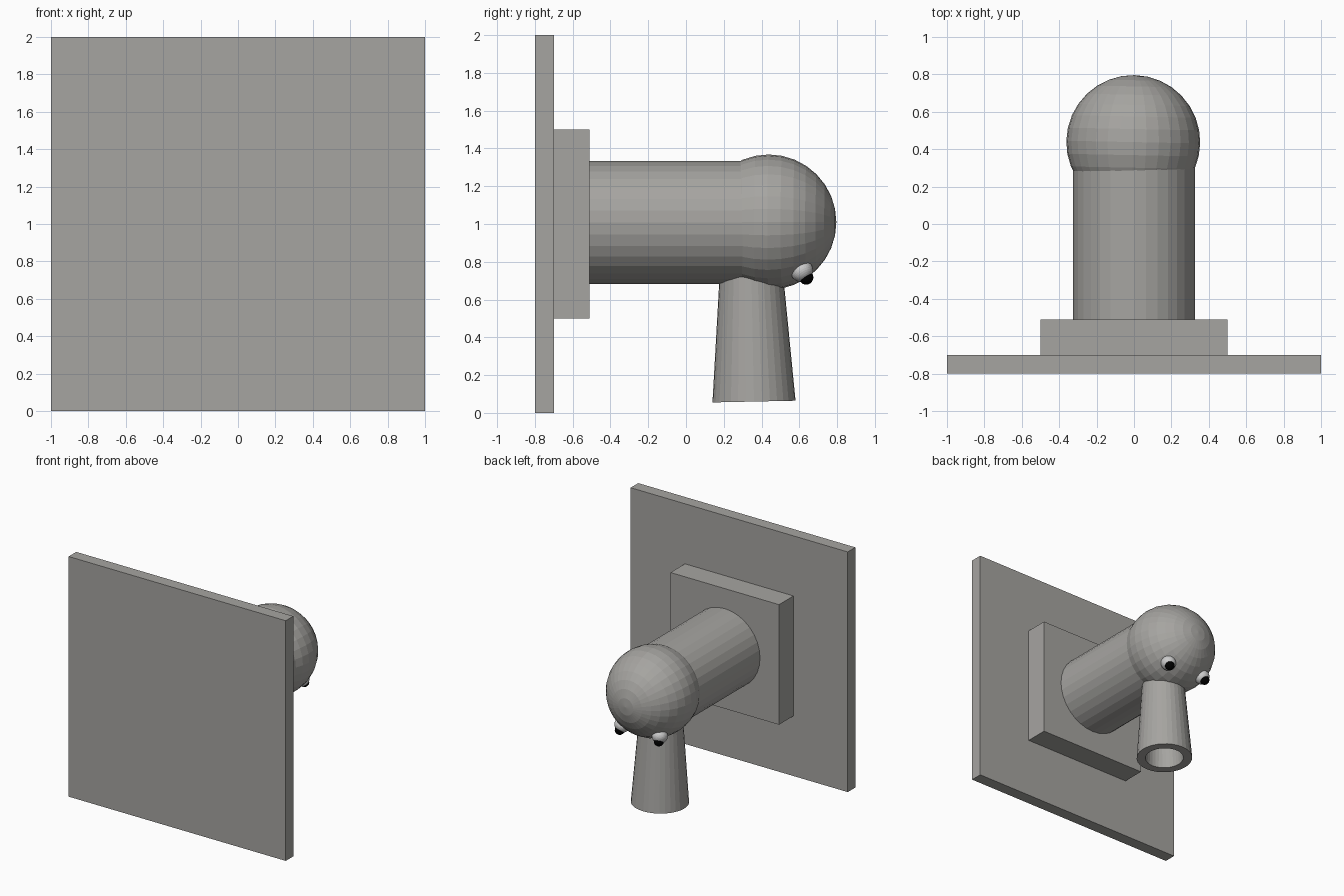
import bpy, bmesh, math
from mathutils import Matrix, Vector

if "Cube" in bpy.data.objects:
    bpy.data.objects.remove(bpy.data.objects["Cube"])


def colour(name, rgb):
    m = bpy.data.materials.new(name)
    m.diffuse_color = (*rgb, 1)
    m.use_nodes = True
    m.node_tree.nodes["Principled BSDF"].inputs["Base Color"].default_value = m.diffuse_color
    return m


body = colour("body_grey", (0.38, 0.373, 0.355))
white = colour("eye_white", (1, 1, 1))
black = colour("pupil_black", (0, 0, 0))


def obj_from_bm(name, bm, mat=body):
    mesh = bpy.data.meshes.new(name)
    bmesh.ops.recalc_face_normals(bm, faces=bm.faces)
    bm.to_mesh(mesh)
    bm.free()
    ob = bpy.data.objects.new(name, mesh)
    bpy.context.collection.objects.link(ob)
    mesh.materials.append(mat)
    return ob


def box(name, lo, hi):
    lo, hi = Vector(lo), Vector(hi)
    bm = bmesh.new()
    bmesh.ops.create_cube(bm, size=1, matrix=Matrix.Translation((lo + hi) / 2)
                          @ Matrix.Diagonal((*(hi - lo), 1)))
    return obj_from_bm(name, bm)


def ball(name, centre, radius, axis, scale=(1, 1, 1), mat=body):
    bm = bmesh.new()
    rot = Vector(axis).to_track_quat('Z', 'Y').to_matrix().to_4x4()
    bmesh.ops.create_uvsphere(bm, u_segments=32, v_segments=16, radius=radius,
                              matrix=Matrix.Translation(centre) @ rot
                              @ Matrix.Diagonal((*scale, 1)))
    return obj_from_bm(name, bm, mat)


def lathe(name, profile, matrix, sides=32):
    # Revolve (radius, height) points around local z; cap both ends
    bm = bmesh.new()
    rings = [[bm.verts.new((r * math.cos(2 * math.pi * i / sides),
                            r * math.sin(2 * math.pi * i / sides), z))
              for i in range(sides)] for r, z in profile]
    for a, b in zip(rings, rings[1:]):
        for i in range(sides):
            j = (i + 1) % sides
            bm.faces.new((a[i], a[j], b[j], b[i]))
    bm.faces.new(rings[0])
    bm.faces.new(rings[-1])
    bm.transform(matrix)
    return obj_from_bm(name, bm)


# Wall plate and raised mount
box("wall_plate", (-1, -0.8, 0), (1, -0.7, 2))
box("mount_block", (-0.5, -0.7, 0.5), (0.5, -0.51, 1.5))

# Horizontal neck and round head
head_c = Vector((-0.004, 0.438, 1.01))
lathe("neck", [(0.325, -0.51), (0.325, 0.42)],
      Matrix.Translation((0, 0, 1.008)) @ Matrix.Rotation(-math.pi / 2, 4, 'X'))
ball("head", head_c, 0.358, (0.02, 1, 0))

# Hollow, slightly tilted snout
lathe("snout", [(0.155, 0.84), (0.22, 0), (0.15, 0), (0.115, 0.6)],
      Matrix.Translation((-0.012, 0.36, 0.06)) @ Matrix.Rotation(math.radians(1.2), 4, 'X'))

# Pair of eyes with pupils
for side, s in (("left", -1), ("right", 1)):
    eye = Vector((s * 0.175 - 0.015, 0.614, 0.75))
    ball(f"eye_{side}", eye, 0.06, eye - head_c, (1, 1, 0.9), white)
    ball(f"pupil_{side}", eye + Vector((s * 0.005, 0.022, -0.033)), 0.038,
         eye - head_c, mat=black)
